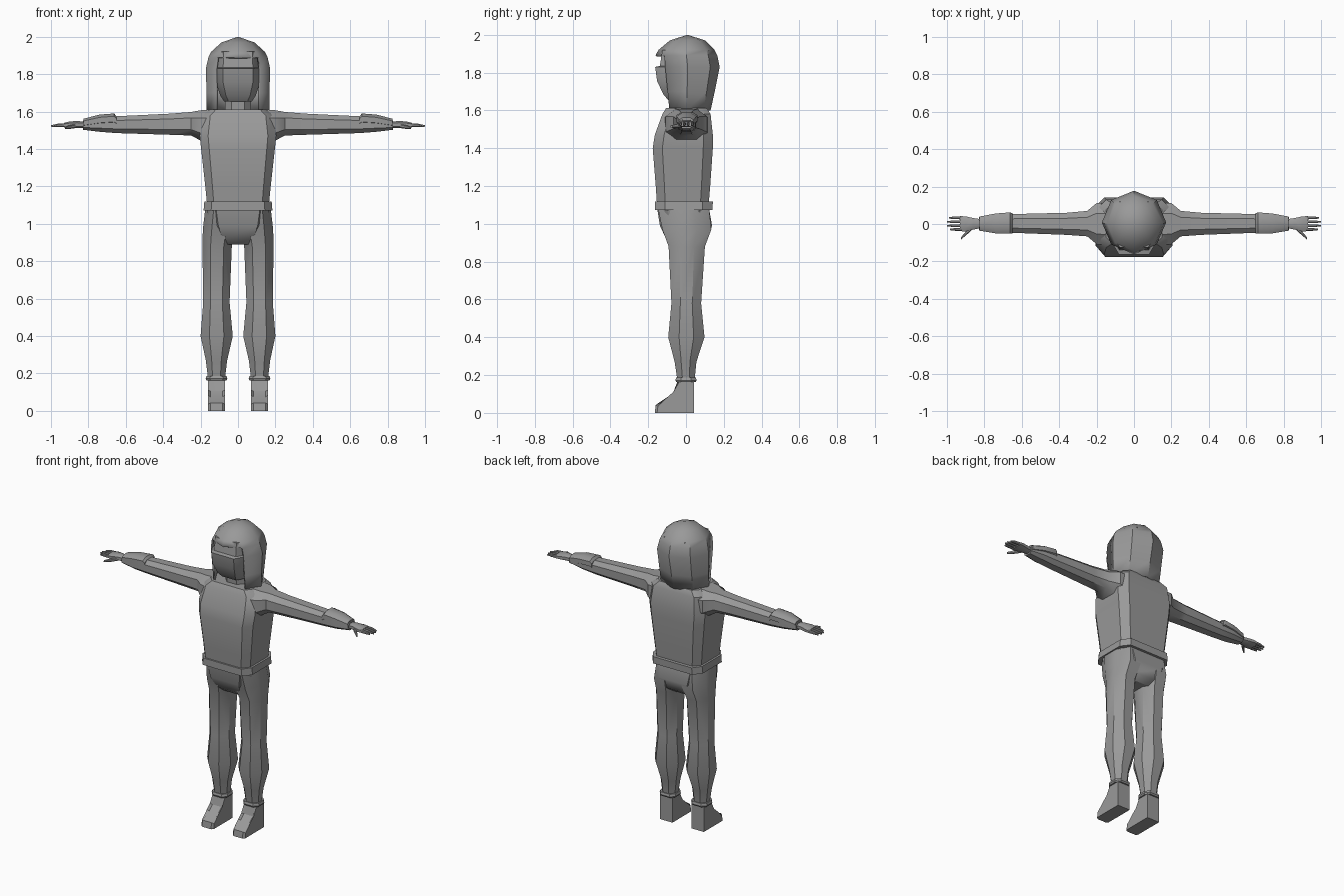
import bpy, bmesh, math

if "Cube" in bpy.data.objects:
    bpy.data.objects.remove(bpy.data.objects["Cube"])

grey = bpy.data.materials.new("plain grey")
grey.diffuse_color = (0.32, 0.32, 0.32, 1)
grey.use_nodes = True
grey.node_tree.nodes["Principled BSDF"].inputs["Base Color"].default_value = grey.diffuse_color


def finish(name, bm, mirror=False, solid=0):
    bmesh.ops.recalc_face_normals(bm, faces=bm.faces)
    me = bpy.data.meshes.new(name)
    bm.to_mesh(me)
    bm.free()
    me.materials.append(grey)
    ob = bpy.data.objects.new(name, me)
    bpy.context.collection.objects.link(ob)
    if solid:
        mod = ob.modifiers.new("thickness", 'SOLIDIFY')
        mod.thickness, mod.offset = solid, -1
    if mirror:
        ob.modifiers.new("mirror", 'MIRROR')
    bpy.ops.object.select_all(action='DESELECT')
    ob.select_set(True)
    bpy.context.view_layer.objects.active = ob
    bpy.ops.object.shade_smooth_by_angle(angle=math.radians(35))
    return ob


def loft(name, rings, axis='Z', k=(0.5, 0.5), mirror=False):
    """Eight-sided loft; each ring is (position, a_min, a_max, b_min, b_max)."""
    bm = bmesh.new()
    ka, kb = k
    corners = [(1, -kb), (1, kb), (ka, 1), (-ka, 1), (-1, kb), (-1, -kb), (-ka, -1), (ka, -1)]
    loops = []
    for t, a0, a1, b0, b1 in rings:
        loop = []
        for u, v in corners:
            a = (a0 + a1) / 2 + u * (a1 - a0) / 2
            b = (b0 + b1) / 2 + v * (b1 - b0) / 2
            loop.append(bm.verts.new((a, b, t) if axis == 'Z' else (t, a, b)))
        loops.append(loop)
    for lo, hi in zip(loops, loops[1:]):
        for i in range(8):
            j = (i + 1) % 8
            bm.faces.new((lo[i], lo[j], hi[j], hi[i]))
    bm.faces.new(loops[0])
    bm.faces.new(loops[-1])
    return finish(name, bm, mirror)


# Torso, belt and pelvis
loft("torso", [(1.08, -.163, .163, -.152, .118), (1.2, -.175, .175, -.16, .128),
               (1.4, -.197, .197, -.176, .142), (1.47, -.205, .205, -.165, .142),
               (1.58, -.19, .19, -.125, .13), (1.612, -.15, .15, -.105, .11)], k=(.78, .68))
loft("belt", [(1.072, -.184, .184, -.165, .14), (1.118, -.18, .18, -.165, .142)], k=(.78, .65))
loft("pelvis", [(.89, -.085, .085, -.07, .07), (.92, -.115, .115, -.105, .11),
                (.99, -.15, .15, -.138, .138), (1.08, -.168, .168, -.152, .122)], k=(.7, .6))

# Legs, ankle cuffs and feet
loft("legs", [(.17, .07, .16, -.045, .045), (.27, .058, .172, -.06, .055),
              (.4, .028, .2, -.094, .098), (.58, .045, .186, -.077, .08),
              (.88, .033, .19, -.092, .1), (.97, .015, .188, -.125, .134),
              (1.08, .01, .175, -.148, .122)], k=(.45, .4), mirror=True)
loft("ankle_cuffs", [(.163, .061, .169, -.052, .052), (.172, .057, .173, -.056, .056),
                     (.187, .061, .169, -.052, .052)], k=(.6, .5), mirror=True)

bm = bmesh.new()
profile = [(.042, 0), (-.165, 0), (-.16, .042), (-.09, .075), (-.055, .105), (-.042, .175), (.042, .175)]
sides = [[bm.verts.new((x, y, z)) for y, z in profile] for x in (.07, .16)]
for s in sides:
    bm.faces.new(s)
for i in range(len(profile)):
    j = (i + 1) % len(profile)
    bm.faces.new((sides[0][i], sides[0][j], sides[1][j], sides[1][i]))
upright = [e for e in bm.edges if abs(e.verts[0].co.x - e.verts[1].co.x) < 1e-4
           and min(v.co.y for v in e.verts) < 0 and max(v.co.y for v in e.verts) < 0
           and max(v.co.z for v in e.verts) > .03]
bmesh.ops.bevel(bm, geom=upright, offset=.012, segments=1, affect='EDGES')
finish("feet", bm, mirror=True)

# Arms, raised sleeve ends and hands
loft("arms", [(.14, -.115, .115, 1.42, 1.612), (.2, -.108, .112, 1.445, 1.607),
              (.25, -.066, .07, 1.472, 1.598), (.36, -.058, .06, 1.476, 1.589),
              (.65, -.047, .053, 1.485, 1.575), (.74, -.048, .05, 1.492, 1.57),
              (.83, -.034, .036, 1.503, 1.552)], axis='X', mirror=True)
loft("sleeve_ends", [(.65, -.05, .058, 1.525, 1.575), (.662, -.05, .062, 1.53, 1.59),
                     (.74, -.05, .056, 1.525, 1.584), (.825, -.036, .04, 1.515, 1.562)],
     axis='X', mirror=True)
loft("palms", [(.82, -.022, .026, 1.512, 1.546), (.86, -.03, .032, 1.512, 1.55),
               (.9, -.04, .041, 1.512, 1.547), (.93, -.038, .042, 1.515, 1.54)],
     axis='X', mirror=True)
for i, (y, tip) in enumerate([(-.029, .985), (-.009, 1.0), (.012, 1.0), (.033, .99)]):
    loft(f"finger_{i + 1}", [(.92, y - .008, y + .008, 1.518, 1.538),
                             (.96, y - .007, y + .007, 1.518, 1.536),
                             (tip, y - .004, y + .004, 1.519, 1.527)], axis='X', mirror=True)
loft("thumbs", [(.865, -.03, -.005, 1.512, 1.534), (.895, -.058, -.036, 1.508, 1.528),
                (.925, -.083, -.071, 1.508, 1.52)], axis='X', mirror=True)

# Neck and head, with the lower face standing forward of the brow
loft("neck", [(1.59, -.07, .07, -.065, .08), (1.68, -.068, .068, -.07, .08)])
loft("head", [(1.655, -.075, .075, -.095, .09), (1.685, -.095, .095, -.12, .11),
              (1.755, -.117, .117, -.153, .125), (1.83, -.119, .119, -.163, .13),
              (1.835, -.117, .117, -.138, .13), (1.92, -.112, .112, -.125, .12)], k=(.68, .55))

# Hair: eight columns around the head, open at the face under the fringe
bm = bmesh.new()
rings = [(1.6, .167, -.125, .13), (1.7, .168, -.14, .152), (1.83, .172, -.16, .178),
         (1.89, .158, -.162, .166), (1.92, .143, -.145, .15), (1.97, .088, -.085, .1)]
loops = []
for z, rx, yf, yb in rings:
    loop = []
    for i in range(8):
        a = i * math.pi / 4
        loop.append(bm.verts.new((rx * math.sin(a),
                                  (yf + yb) / 2 - (yb - yf) / 2 * math.cos(a), z)))
    loops.append(loop)
for r, (lo, hi) in enumerate(zip(loops, loops[1:])):
    for i in range(8):
        if r < 3 and i in (0, 7):
            continue
        j = (i + 1) % 8
        bm.faces.new((lo[i], lo[j], hi[j], hi[i]))
apex = bm.verts.new((0, .008, 2.0))
for i in range(8):
    bm.faces.new((loops[-1][i], loops[-1][(i + 1) % 8], apex))
bmesh.ops.delete(bm, geom=[v for v in bm.verts if not v.link_faces], context='VERTS')
finish("hair", bm, solid=.012)
